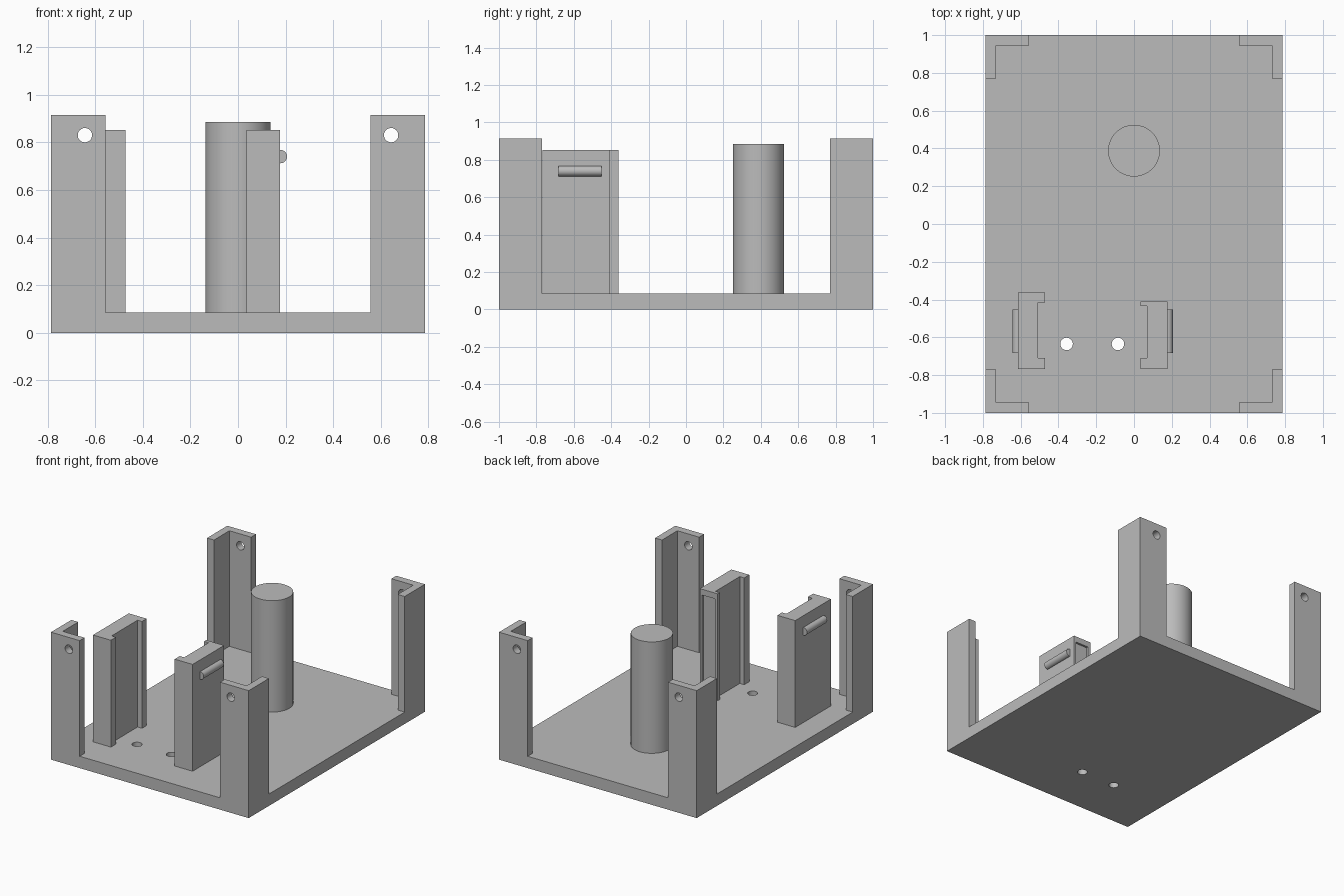
import bpy, bmesh, math
from mathutils import Matrix

if "Cube" in bpy.data.objects:
    bpy.data.objects.remove(bpy.data.objects["Cube"])

grey = bpy.data.materials.new("plain grey")
grey.diffuse_color = (0.5, 0.5, 0.5, 1)
grey.use_nodes = True
grey.node_tree.nodes["Principled BSDF"].inputs["Base Color"].default_value = grey.diffuse_color
FLOOR = 0.085
parts = []


def finish(name, bm):
    bmesh.ops.recalc_face_normals(bm, faces=bm.faces)
    me = bpy.data.meshes.new(name)
    bm.to_mesh(me)
    bm.free()
    me.materials.append(grey)
    ob = bpy.data.objects.new(name, me)
    bpy.context.collection.objects.link(ob)
    parts.append(ob)
    return ob


def prism(name, pts, z0, z1):
    bm = bmesh.new()
    face = bm.faces.new([bm.verts.new((x, y, z0)) for x, y in pts])
    top = bmesh.ops.extrude_face_region(bm, geom=[face])["geom"]
    bmesh.ops.translate(bm, vec=(0, 0, z1 - z0),
                        verts=[v for v in top if isinstance(v, bmesh.types.BMVert)])
    return finish(name, bm)


def box(name, x0, x1, y0, y1, z0, z1):
    return prism(name, [(x0, y0), (x1, y0), (x1, y1), (x0, y1)], z0, z1)


def cylinder(name, centre, r, length, along_y=False, n=48):
    bm = bmesh.new()
    m = Matrix.Translation(centre)
    if along_y:
        m = m @ Matrix.Rotation(math.pi / 2, 4, 'X')
    bmesh.ops.create_cone(bm, cap_ends=True, segments=n, radius1=r, radius2=r,
                          depth=length, matrix=m)
    return finish(name, bm)


def cut(ob, cutter):
    mod = ob.modifiers.new("cut", 'BOOLEAN')
    mod.operation, mod.solver, mod.object = 'DIFFERENCE', 'EXACT', cutter
    bpy.context.view_layer.update()
    dg = bpy.context.evaluated_depsgraph_get()
    me = bpy.data.meshes.new_from_object(ob.evaluated_get(dg))
    ob.modifiers.clear()
    ob.data = me
    parts.remove(cutter)
    bpy.data.objects.remove(cutter)


# Floor plate with two screw holes
plate = box("floor_plate", -0.785, 0.785, -1, 1, 0, FLOOR)
for x in (-0.357, -0.085):
    cut(plate, cylinder("hole", (x, -0.635, 0.04), 0.033, 0.3))

# Four L-shaped corner posts, each with a hole through its front or back leg
L = [(0.785, 1), (0.557, 1), (0.557, 0.945), (0.73, 0.945), (0.73, 0.77), (0.785, 0.77)]
for sx, side in ((-1, "left"), (1, "right")):
    for sy, end in ((-1, "front"), (1, "back")):
        post = prism(f"{end}_{side}_post", [(sx * x, sy * y) for x, y in L], FLOOR, 0.915)
        cut(post, cylinder("hole", (sx * 0.643, sy * 0.972, 0.83), 0.03, 0.15, True))

# Round pillar
cylinder("pillar", (0, 0.388, (FLOOR + 0.885) / 2), 0.137, 0.885 - FLOOR, n=64)


# Two facing channel brackets with clip rods on their outer sides
def bracket(name, outer, wall, lip, back, back_lip):
    return prism(name, [(outer, -0.768), (lip, -0.768), (lip, -0.71), (wall, -0.71),
                        (wall, back_lip), (lip, back_lip), (lip, back), (outer, back)],
                 FLOOR, 0.852)


bracket("left_bracket", -0.614, -0.507, -0.472, -0.362, -0.415)
right = bracket("right_bracket", 0.177, 0.07, 0.035, -0.41, -0.433)
# shallow recess under the cap of the right bracket's back face
cut(right, box("recess", 0.055, 0.16, -0.425, -0.3, 0.12, 0.81))

for name, x in (("left_clip_rod", -0.616), ("right_clip_rod", 0.178)):
    cylinder(name, (x, -0.568, 0.74), 0.028, 0.23, True, 32)

# Smooth the round surfaces, keep edges sharp
for ob in parts:
    ob.select_set(True)
bpy.context.view_layer.objects.active = plate
bpy.ops.object.shade_smooth_by_angle(angle=math.radians(30))
